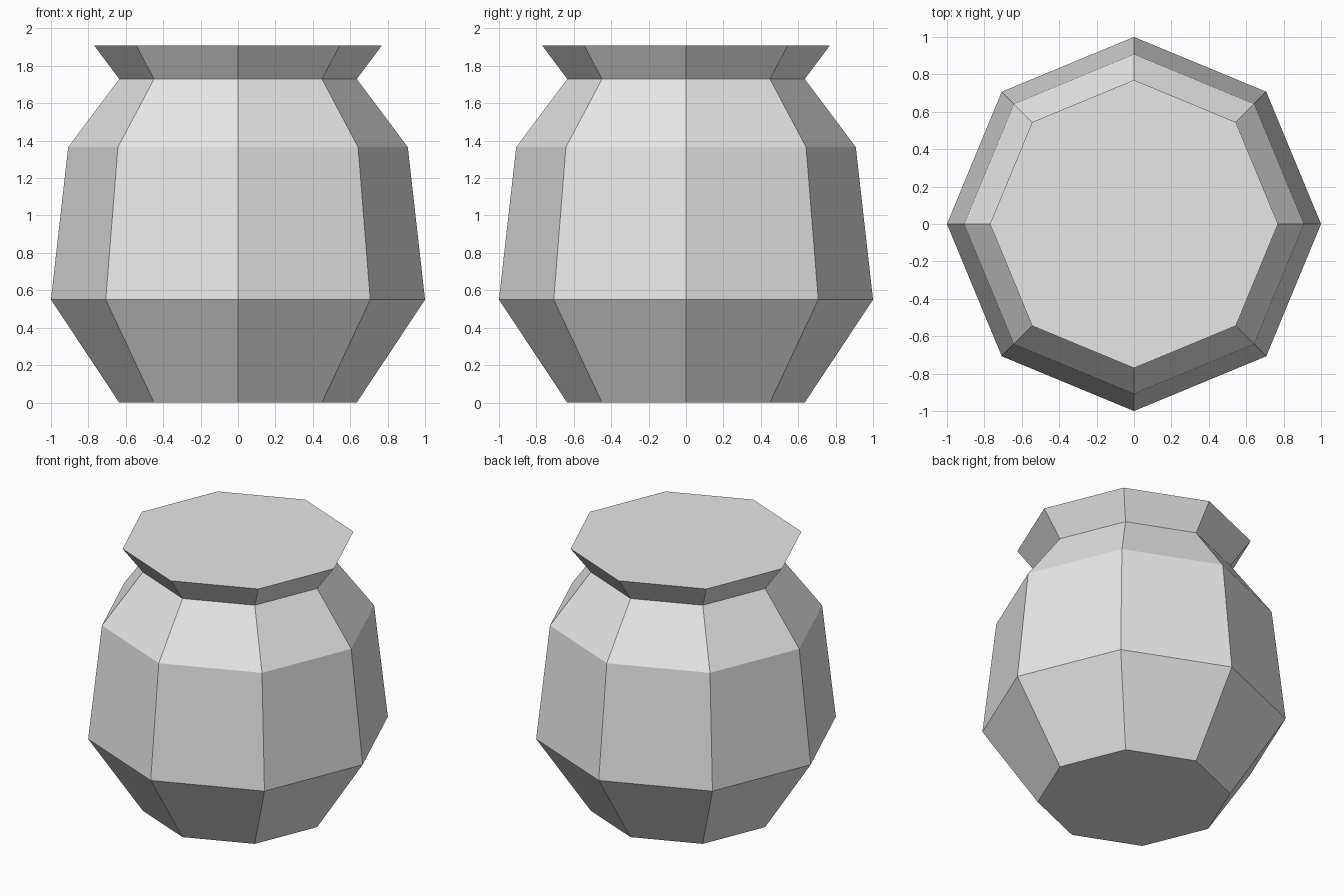
import bpy
import bmesh
from math import cos, sin, tau

cube = bpy.data.objects.get("Cube")
if cube:
    bpy.data.objects.remove(cube, do_unlink=True)

SIDES = 8
# Radius and height of each ring, from base to rim
PROFILE = [(0.635, 0), (1, 0.55), (0.908, 1.365), (0.635, 1.73), (0.77, 1.91)]


def make_material(name, color):
    mat = bpy.data.materials.new(name)
    mat.use_nodes = True
    mat.diffuse_color = color
    mat.node_tree.nodes["Principled BSDF"].inputs["Base Color"].default_value = color
    return mat


def lathe(name, profile, sides, mat):
    """Flat-faced turned solid, closed at both ends."""
    bm = bmesh.new()
    rings = [[bm.verts.new((r * cos(tau * i / sides), r * sin(tau * i / sides), z))
              for i in range(sides)] for r, z in profile]
    for low, high in zip(rings, rings[1:]):
        for i in range(sides):
            j = (i + 1) % sides
            bm.faces.new((low[i], low[j], high[j], high[i]))
    bm.faces.new(rings[0][::-1])
    bm.faces.new(rings[-1])
    mesh = bpy.data.meshes.new(name)
    bm.to_mesh(mesh)
    bm.free()
    mesh.materials.append(mat)
    obj = bpy.data.objects.new(name, mesh)
    bpy.context.collection.objects.link(obj)
    return obj


# Pot with flared rim and flat closed top
lathe("pot", PROFILE, SIDES, make_material("light_grey", (0.8, 0.8, 0.8, 1)))
